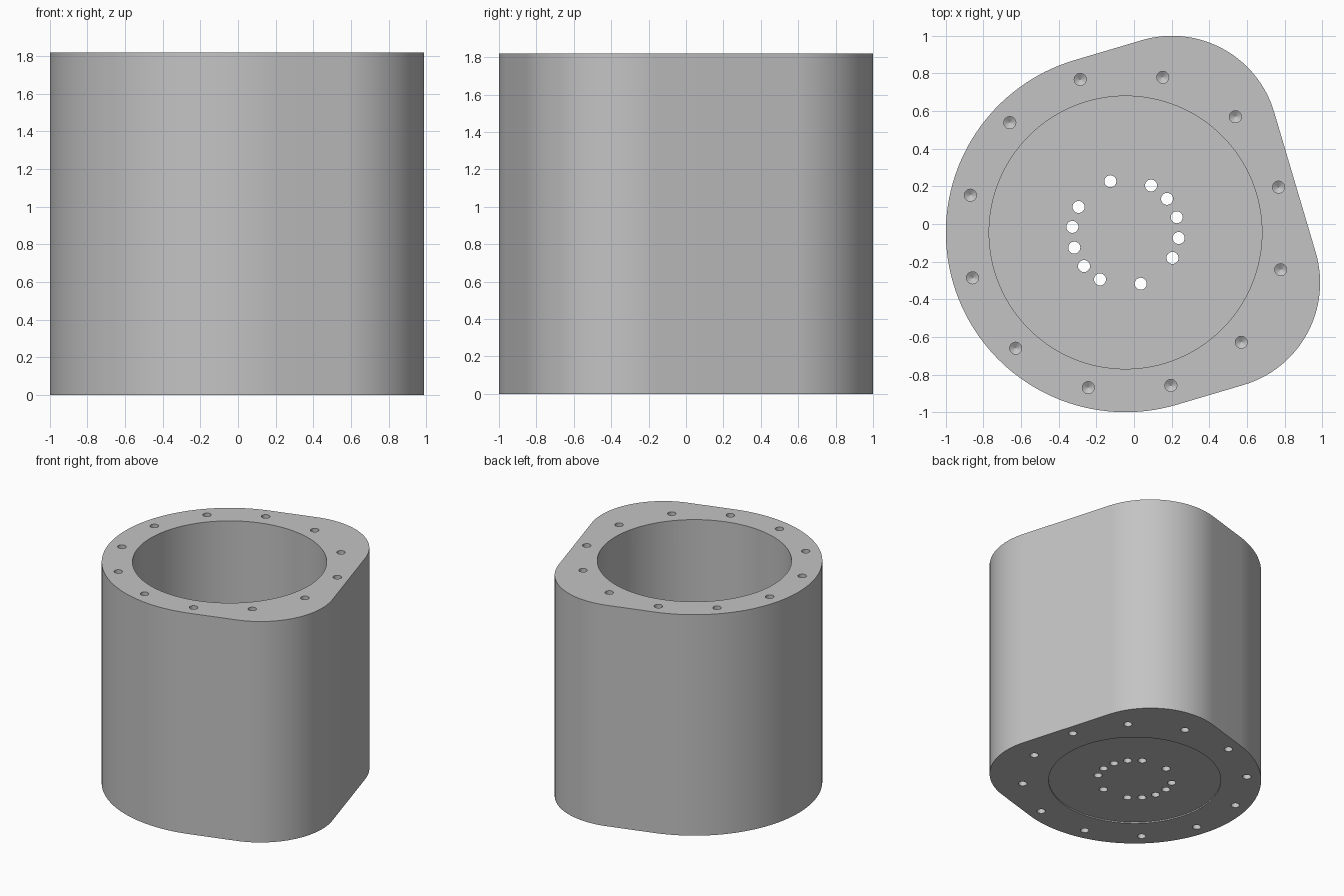
import bpy
import bmesh
from math import sin, cos, radians, pi

if "Cube" in bpy.data.objects:
    bpy.data.objects.remove(bpy.data.objects["Cube"], do_unlink=True)

CENTER = -0.045            # bore axis, same in x and y
TILT = radians(16.5)       # direction of the symmetry axis
HEIGHT, FLOOR = 1.82, 0.18
BODY_R, FLAT, CORNER_R = 0.955, 0.939, 0.566
HOLE_R = 0.032

steel = bpy.data.materials.new("grey metal")
steel.use_nodes = True
grey = (0.55, 0.55, 0.55, 1)
steel.diffuse_color = grey
steel.node_tree.nodes["Principled BSDF"].inputs["Base Color"].default_value = grey


def place(u, v):
    """Turn symmetry-axis coordinates into world x, y."""
    return (CENTER + u * cos(TILT) - v * sin(TILT),
            CENTER + u * sin(TILT) + v * cos(TILT))


def arc(u, v, r, start, end, steps):
    angles = [radians(start + (end - start) * i / steps) for i in range(steps + 1)]
    return [place(u + r * cos(a), v + r * sin(a)) for a in angles]


def loft(bm, rings):
    """Closed solid through a stack of equal rings of points."""
    loops = [[bm.verts.new(p) for p in ring] for ring in rings]
    n = len(loops[0])
    for low, high in zip(loops, loops[1:]):
        for i in range(n):
            j = (i + 1) % n
            bm.faces.new((low[i], low[j], high[j], high[i]))
    bm.faces.new(loops[0])
    bm.faces.new(loops[-1])


def turned(bm, u, v, profile, segments):
    """Solid of revolution about a vertical axis, from (radius, z) pairs."""
    x, y = place(u, v)
    turn = [2 * pi * i / segments for i in range(segments)]
    loft(bm, [[(x + r * cos(a), y + r * sin(a), z) for a in turn] for r, z in profile])


def finish(bm, name):
    bmesh.ops.recalc_face_normals(bm, faces=bm.faces)
    mesh = bpy.data.meshes.new(name)
    bm.to_mesh(mesh)
    bm.free()
    obj = bpy.data.objects.new(name, mesh)
    bpy.context.collection.objects.link(obj)
    mesh.materials.append(steel)
    return obj


# Housing: round back, two rounded corners and a flat side
corner_u, corner_v = FLAT - CORNER_R, BODY_R - CORNER_R
outline = (arc(0, 0, BODY_R, 90, 270, 72)
           + arc(corner_u, -corner_v, CORNER_R, -90, 0, 32)
           + arc(corner_u, corner_v, CORNER_R, 0, 90, 32))
bm = bmesh.new()
loft(bm, [[(x, y, z) for x, y in outline] for z in (0, HEIGHT)])
housing = finish(bm, "housing")

# Bore, shallow underside recess and drilled bolt holes at both ends
bm = bmesh.new()
turned(bm, 0, 0, [(0.725, FLOOR), (0.725, HEIGHT + 0.1)], 128)
turned(bm, 0, 0, [(0.65, -0.1), (0.65, 0.01)], 128)
for i in range(12):
    a = 2 * pi * i / 12
    u, v = 0.848 * cos(a), 0.848 * sin(a)
    for end, way in ((0, 1), (HEIGHT, -1)):
        drill = [(HOLE_R, end - 0.1 * way), (HOLE_R, end + 0.15 * way),
                 (0.001, end + 0.17 * way)]
        turned(bm, u, v, drill, 24)
cavity_cutter = finish(bm, "cavity_cutter")

# Ring of through ports in the floor, with four positions left out
bm = bmesh.new()
for i in range(16):
    if i not in (3, 5, 11, 13):
        a = 2 * pi * i / 16
        turned(bm, 0.284 * cos(a), 0.284 * sin(a),
               [(HOLE_R, -0.1), (HOLE_R, FLOOR + 0.1)], 24)
port_cutter = finish(bm, "port_cutter")

# Cut, apply and drop the cutters
for cutter in (cavity_cutter, port_cutter):
    cutter.hide_render = True
    cut = housing.modifiers.new(cutter.name, "BOOLEAN")
    cut.operation = "DIFFERENCE"
    cut.solver = "EXACT"
    cut.object = cutter
result = bpy.data.meshes.new_from_object(
    housing.evaluated_get(bpy.context.evaluated_depsgraph_get()))
housing.modifiers.clear()
housing.data = result
for cutter in (cavity_cutter, port_cutter):
    bpy.data.objects.remove(cutter, do_unlink=True)

# Smooth curved walls, crisp rims
for obj in bpy.context.selected_objects:
    obj.select_set(False)
housing.select_set(True)
bpy.context.view_layer.objects.active = housing
bpy.ops.object.shade_smooth_by_angle(angle=radians(25))
